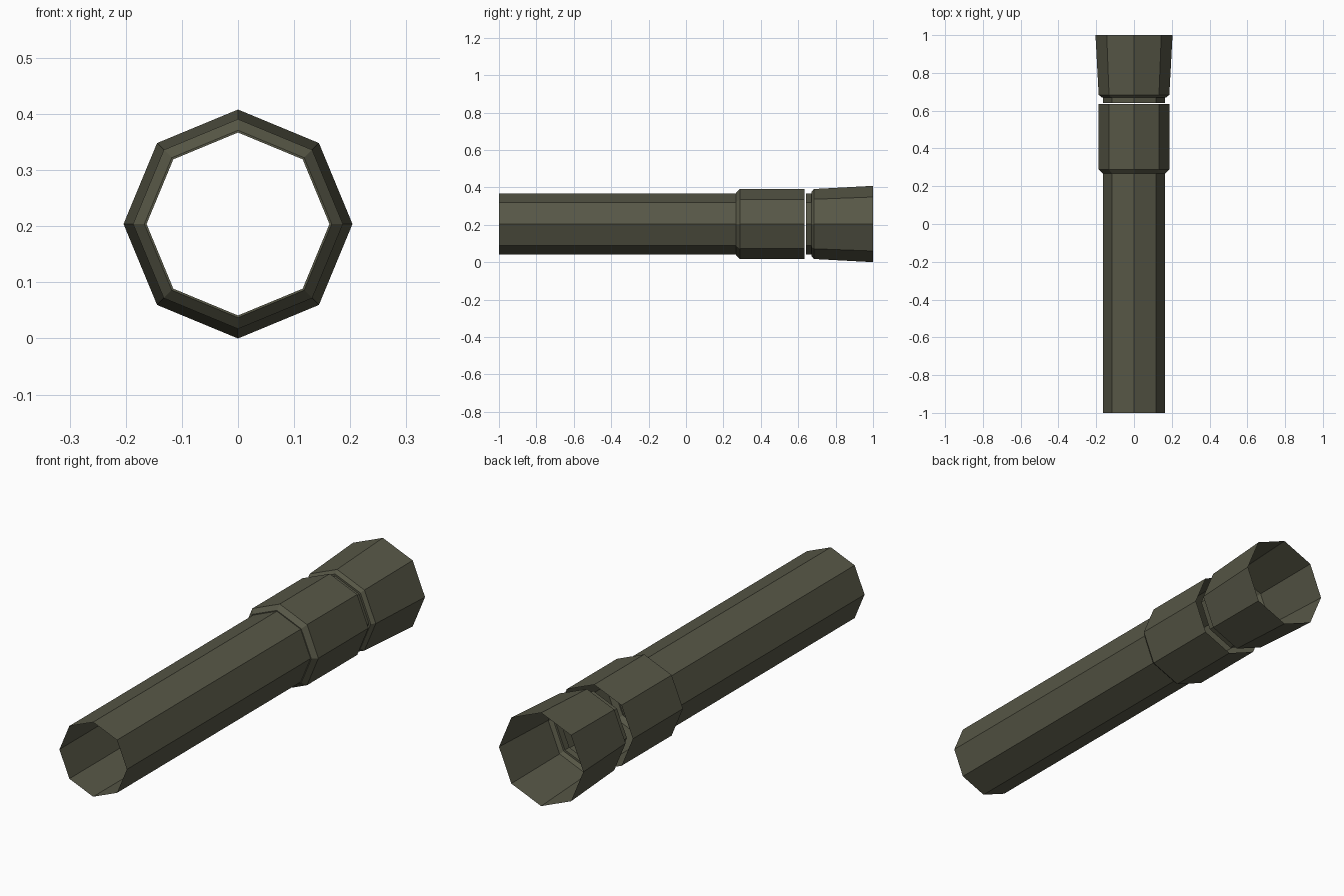
import bpy, bmesh, math

if "Cube" in bpy.data.objects:
    bpy.data.objects.remove(bpy.data.objects["Cube"])

SIDES = 8
CENTRE_Z = 0.204

olive = bpy.data.materials.new("dark olive")
olive.diffuse_color = (0.095, 0.095, 0.062, 1)
olive.use_nodes = True
olive.node_tree.nodes["Principled BSDF"].inputs["Base Color"].default_value = olive.diffuse_color


def lathe_tube(name, profile):
    """Open eight-sided tube along y from (y, radius) pairs."""
    bm = bmesh.new()
    rings = []
    for y, r in profile:
        angles = [2 * math.pi * i / SIDES for i in range(SIDES)]
        rings.append([bm.verts.new((r * math.cos(a), y, CENTRE_Z + r * math.sin(a)))
                      for a in angles])
    for a, b in zip(rings, rings[1:]):
        for i in range(SIDES):
            j = (i + 1) % SIDES
            bm.faces.new((a[i], b[i], b[j], a[j]))
    bm.normal_update()
    # faces point away from the axis
    for f in bm.faces:
        c = f.calc_center_median()
        if f.normal.x * c.x + f.normal.z * (c.z - CENTRE_Z) < 0:
            f.normal_flip()
    mesh = bpy.data.meshes.new(name)
    bm.to_mesh(mesh)
    bm.free()
    mesh.materials.append(olive)
    obj = bpy.data.objects.new(name, mesh)
    bpy.context.collection.objects.link(obj)
    return obj


# long barrel with the wider collar at its end
lathe_tube("barrel_and_collar", [(-1.0, 0.163), (0.268, 0.163), (0.268, 0.167),
                                 (0.288, 0.187), (0.634, 0.187)])
# narrow neck and flared mouth, separated from the collar by a hairline gap
lathe_tube("flared_mouth", [(0.641, 0.163), (0.671, 0.163), (0.671, 0.172),
                            (0.684, 0.187), (1.0, 0.204)])
